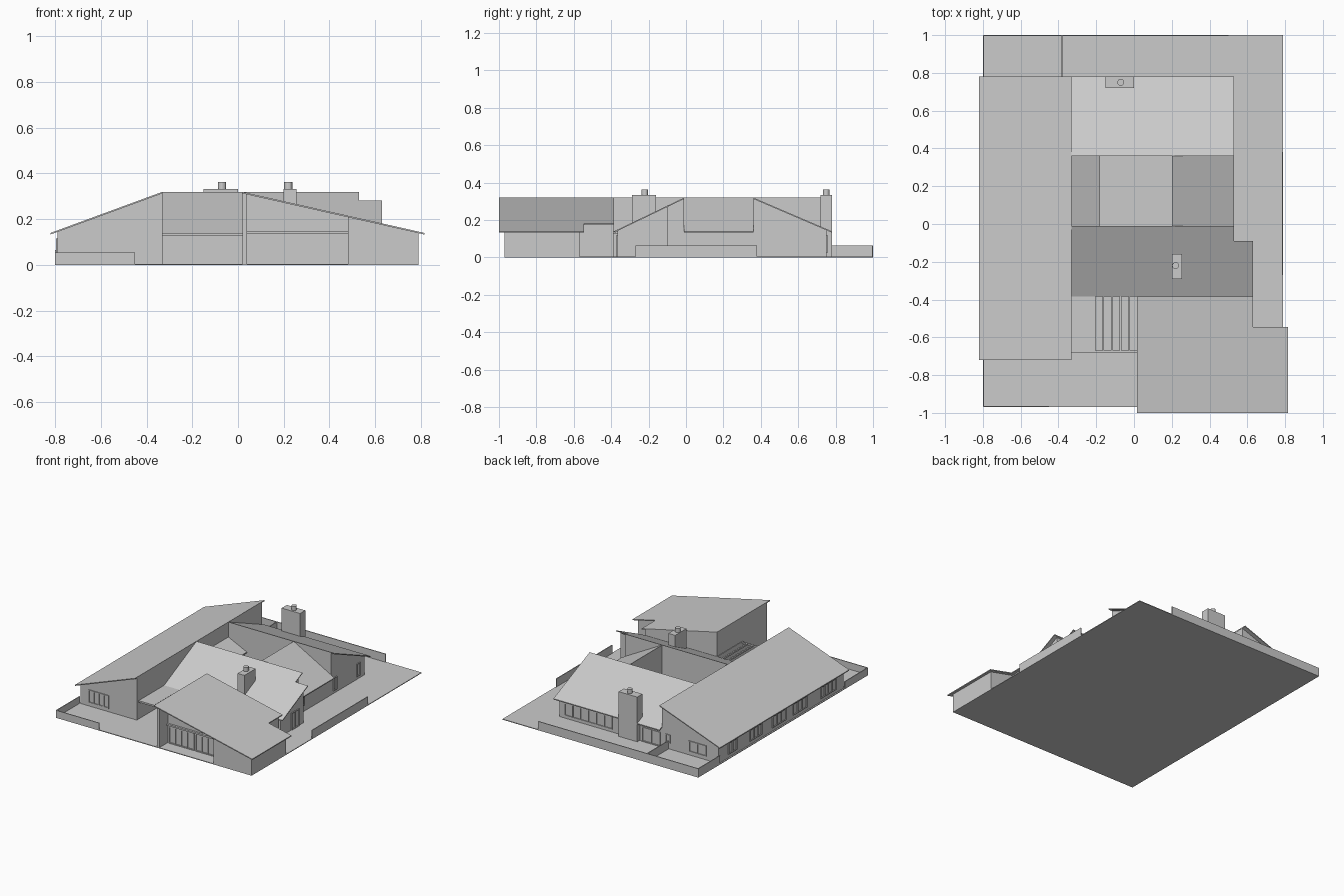
import bpy
import bmesh

cube = bpy.data.objects.get("Cube")
if cube:
    bpy.data.objects.remove(cube, do_unlink=True)

GREY = (0.6, 0.6, 0.6, 1)
mat = bpy.data.materials.new("light_grey")
mat.use_nodes = True
mat.diffuse_color = GREY
mat.node_tree.nodes["Principled BSDF"].inputs["Base Color"].default_value = GREY

EAVE, RIDGE, SKIN = 0.14, 0.32, 0.007


def finish(name, bm):
    bmesh.ops.recalc_face_normals(bm, faces=bm.faces)
    mesh = bpy.data.meshes.new(name)
    bm.to_mesh(mesh)
    bm.free()
    mesh.materials.append(mat)
    obj = bpy.data.objects.new(name, mesh)
    bpy.context.collection.objects.link(obj)
    return obj


def slab(name, plan, top, bottom):
    """Solid over a plan outline; top and bottom are heights as functions of x, y."""
    bm = bmesh.new()
    up = [bm.verts.new((x, y, top(x, y))) for x, y in plan]
    low = [bm.verts.new((x, y, bottom(x, y))) for x, y in plan]
    bm.faces.new(up)
    bm.faces.new(low[::-1])
    for i in range(len(plan)):
        j = (i + 1) % len(plan)
        bm.faces.new((up[i], low[i], low[j], up[j]))
    return finish(name, bm)


def rect(x0, x1, y0, y1):
    return [(x0, y0), (x1, y0), (x1, y1), (x0, y1)]


def box(name, x0, x1, y0, y1, z0, z1):
    return slab(name, rect(x0, x1, y0, y1), lambda x, y: z1, lambda x, y: z0)


def roof(name, plan, height):
    slab(name, plan, height, lambda x, y: height(x, y) - SKIN)


def walls(name, plan, height):
    slab(name, plan, lambda x, y: height(x, y) - SKIN, lambda x, y: 0.002)


def slope(axis, low, high, z_low=EAVE, z_high=RIDGE):
    """Height function of a plane rising from low to high along one axis."""
    return lambda x, y: z_low + (z_high - z_low) * ((x, y)[axis] - low) / (high - low)


def window(name, axis, wall, out, a0, a1, z0, z1, panes=1):
    """Raised frame with mullions on a wall that faces along the given axis."""
    def bar(part, s0, s1, b0, b1):
        d0, d1 = sorted((wall - out * 0.002, wall + out * 0.006))
        if axis == 0:
            box(part, d0, d1, s0, s1, b0, b1)
        else:
            box(part, s0, s1, d0, d1, b0, b1)
    t = 0.006
    bar(name + "_sill", a0, a1, z0, z0 + t)
    bar(name + "_head", a0, a1, z1 - t, z1)
    for i in range(panes + 1):
        s = a0 + (a1 - a0 - t) * i / panes
        bar(name + "_mullion", s, s + t, z0 + t, z1 - t)


def chimney(name, x0, x1, y0, y1, px, py):
    box(name, x0, x1, y0, y1, 0, 0.333)
    bm = bmesh.new()
    bmesh.ops.create_cone(bm, cap_ends=True, segments=16, radius1=0.018,
                          radius2=0.018, depth=0.035)
    bmesh.ops.translate(bm, verts=bm.verts, vec=(px, py, 0.345))
    finish(name + "_pot", bm)


# Plot
box("ground", -0.8, 0.79, -0.97, 1.0, 0, 0.005)

# Long left wing
wing = slope(0, -0.82, -0.33)
roof("wing_roof", rect(-0.82, -0.33, -0.72, 0.78), wing)
walls("wing_walls", rect(-0.79, -0.331, -0.7, 0.75), wing)

# Front range of the main house, with a wider lower part
front = slope(1, -0.385, -0.01)
roof("front_range_roof", [(-0.33, -0.385), (0.63, -0.385), (0.63, -0.09),
                          (0.53, -0.09), (0.53, -0.01), (-0.33, -0.01)], front)
walls("front_range_walls", [(-0.33, -0.365), (0.6, -0.365), (0.6, -0.1),
                            (0.5, -0.1), (0.5, -0.012), (-0.33, -0.012)], front)

# Back range
back = slope(1, 0.78, 0.36)
roof("back_range_roof", rect(-0.33, 0.53, 0.36, 0.78), back)
walls("back_range_walls", rect(-0.33, 0.5, 0.362, 0.75), back)

# Right range and gallery beside the courtyard
east = slope(0, 0.53, 0.2)
roof("right_range_roof", rect(0.2, 0.53, -0.01, 0.36), east)
walls("right_range_walls", rect(0.202, 0.5, -0.012, 0.362), east)
gallery = slope(0, -0.18, -0.33, EAVE, 0.21)
roof("gallery_roof", rect(-0.33, -0.18, -0.01, 0.36), gallery)
walls("gallery_walls", rect(-0.33, -0.2, -0.012, 0.362), gallery)

# Garage
shed = slope(0, 0.815, 0.017)
roof("garage_roof", [(0.017, -1), (0.815, -1), (0.815, -0.545), (0.63, -0.545),
                     (0.63, -0.385), (0.017, -0.385)], shed)
walls("garage_walls", [(0.02, -0.97), (0.04, -0.97), (0.04, -0.87), (0.48, -0.87),
                       (0.48, -0.97), (0.79, -0.97), (0.79, -0.57), (0.6, -0.57),
                       (0.6, -0.387), (0.02, -0.387)], shed)
for x in (0.05, 0.265):
    window("garage_door", 1, -0.87, -1, x, x + 0.205, 0.005, 0.13, 4)
box("garage_door_beam", 0.04, 0.48, -0.885, -0.87, 0.135, 0.147)

# Slatted porch canopy between wing and garage
box("canopy", -0.33, -0.205, -0.68, -0.36, 0.128, 0.14)
for y in (-0.68, -0.385):
    box("canopy_edge", -0.205, 0.02, y, y + 0.01, 0.128, 0.14)
for i in range(5):
    x = -0.168 + i * 0.046
    box("canopy_slat", x, x + 0.01, -0.67, -0.385, 0.128, 0.14)

# Chimneys
chimney("back_chimney", -0.15, 0.0, 0.72, 0.78, -0.07, 0.75)
chimney("front_chimney", 0.2, 0.255, -0.29, -0.16, 0.22, -0.22)

# Garden walls: x range, y range, height
T = 0.006
for x0, x1, y0, y1, h in (
        (-0.8, -0.45, -0.97, -0.97 + T, 0.055),
        (-0.8, -0.8 + T, -0.97, -0.7, 0.055),
        (-0.8, 0.5, 1 - T, 1, 0.065),
        (-0.8, -0.8 + T, 0.75, 1, 0.065),
        (-0.385, -0.385 + T, 0.75, 1, 0.065),
        (0.79 - T, 0.79, -0.27, 0.38, 0.065)):
    box("garden_wall", x0, x1, y0, y1, 0, h)

# Windows and doors
window("wing_front_window", 1, -0.7, -1, -0.72, -0.555, 0.03, 0.125, 4)
window("wing_back_window", 1, 0.75, 1, -0.69, -0.55, 0.03, 0.11, 2)
window("wing_back_small_window", 1, 0.75, 1, -0.4, -0.36, 0.05, 0.11)
for y, w, n in ((0.59, 0.1, 2), (0.32, 0.14, 3), (0.05, 0.16, 3),
                (-0.19, 0.16, 3), (-0.52, 0.18, 4)):
    window("wing_side_window", 0, -0.79, -1, y - w / 2, y + w / 2, 0.03, 0.115, n)
window("side_door", 1, -0.365, -1, -0.33, -0.275, 0.005, 0.11)
window("front_doors", 1, -0.365, -1, -0.125, -0.015, 0.005, 0.12, 2)
window("right_door", 0, 0.6, 1, -0.24, -0.15, 0.005, 0.13, 2)
window("right_window", 0, 0.5, 1, -0.08, 0.055, 0.05, 0.115, 2)
for y in (0.39, 0.66):
    window("gable_window", 0, 0.5, 1, y, y + 0.04, 0.025, 0.12)
window("back_window", 1, 0.75, 1, 0.07, 0.46, 0.025, 0.12, 6)
window("back_door", 1, 0.75, 1, -0.32, -0.17, 0.005, 0.11, 2)
